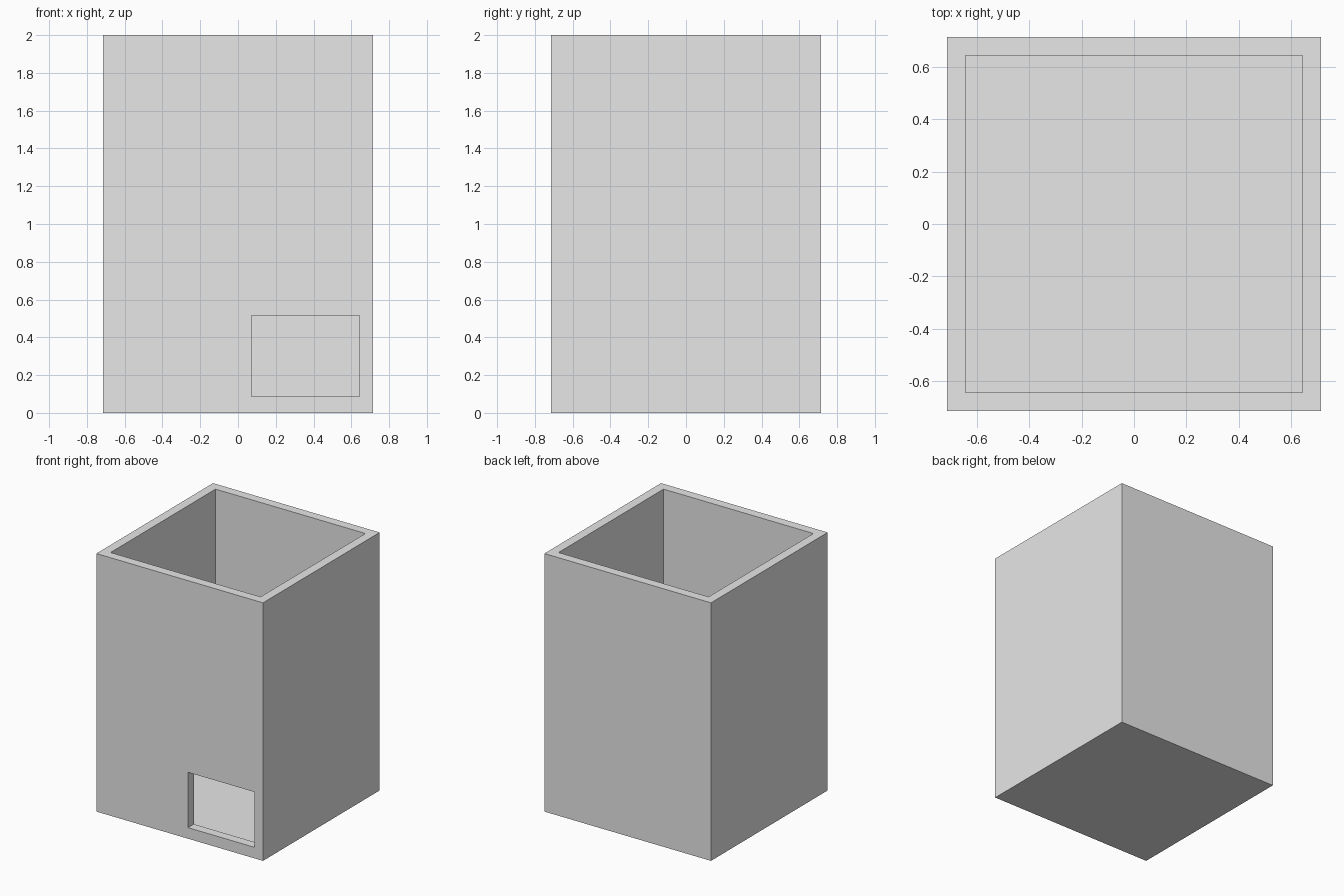
import bpy

default = bpy.data.objects.get("Cube")
if default:
    bpy.data.objects.remove(default, do_unlink=True)

UNIT = 1 / 7            # design module: the bin is 10 x 10 x 14 modules
WIDTH, HEIGHT, WALL = 10 * UNIT, 14 * UNIT, 0.5 * UNIT

grey = bpy.data.materials.new("light grey")
grey.use_nodes = True
colour = (0.8, 0.8, 0.8, 1)
grey.diffuse_color = colour
grey.node_tree.nodes["Principled BSDF"].inputs["Base Color"].default_value = colour


def box(name, low, high):
    """Axis-aligned box between two corners."""
    bpy.ops.mesh.primitive_cube_add(size=1)
    obj = bpy.context.object
    obj.name = name
    for v in obj.data.vertices:
        v.co = [h if c > 0 else l for c, l, h in zip(v.co, low, high)]
    obj.data.materials.append(grey)
    return obj


def cut(target, cutter):
    """Subtract the cutter, then remove it."""
    mod = target.modifiers.new(cutter.name, "BOOLEAN")
    mod.operation = "DIFFERENCE"
    mod.solver = "EXACT"
    mod.object = cutter
    cutter.hide_render = True
    bpy.context.view_layer.objects.active = target
    bpy.ops.object.modifier_apply(modifier=mod.name)
    bpy.data.objects.remove(cutter, do_unlink=True)


half = WIDTH / 2
inner = half - WALL

# Outer body, hollowed from the top down to the floor
body = box("bin_body", (-half, -half, 0), (half, half, HEIGHT))
cut(body, box("cavity", (-inner, -inner, WALL), (inner, inner, HEIGHT + 1)))

# Access opening low in the front wall, ending level with the left inner wall
sill = 0.6 * UNIT
cut(body, box("front_opening", (WALL, -half - 0.2, sill),
              (inner, -inner + 0.2, sill + 3 * UNIT)))
